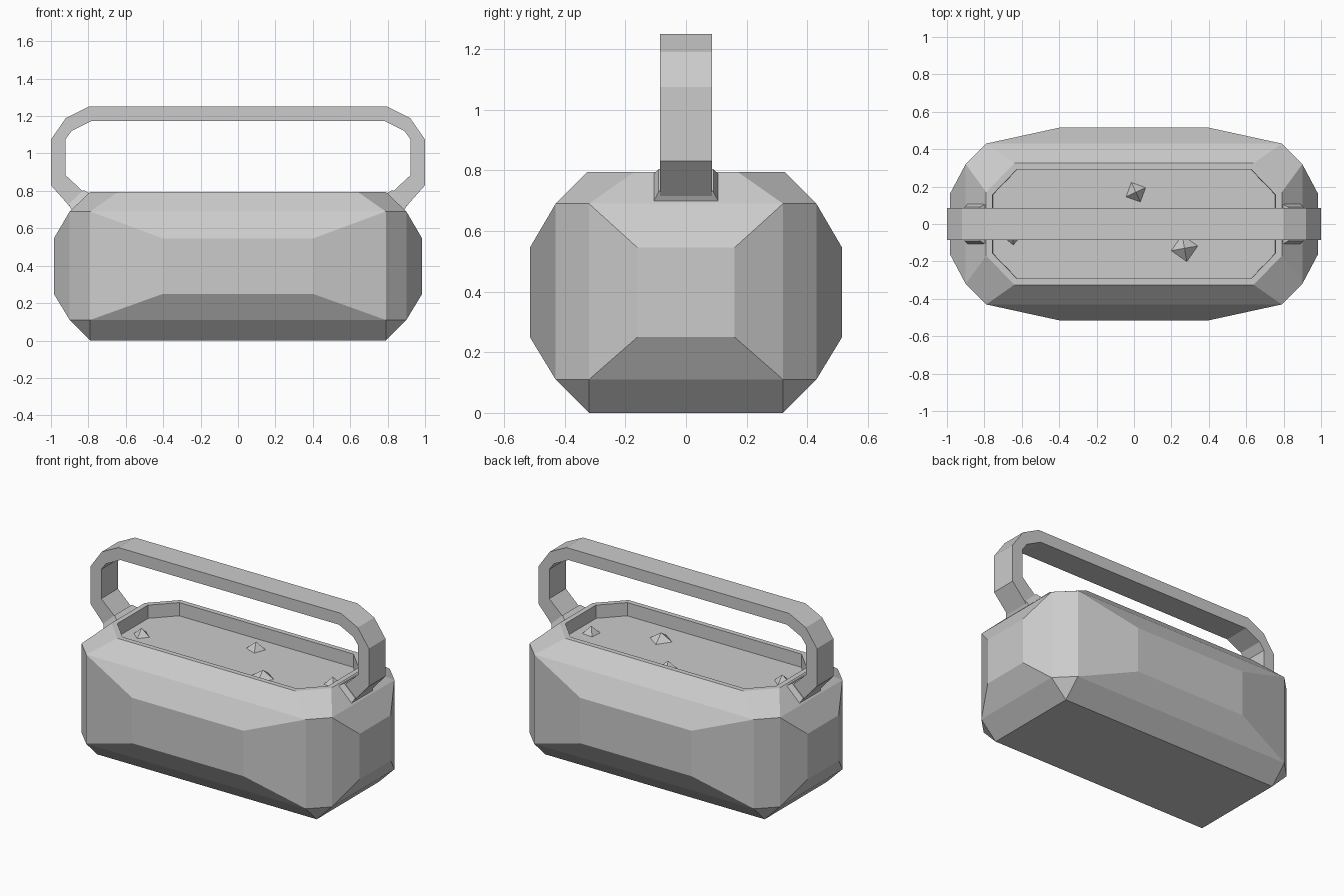
import bpy, bmesh, math
from mathutils import Vector, Matrix

old = bpy.data.objects.get("Cube")
if old:
    bpy.data.objects.remove(old, do_unlink=True)

grey = bpy.data.materials.new("plain_grey")
grey.use_nodes = True
COLOUR = (0.6, 0.6, 0.6, 1)
grey.diffuse_color = COLOUR
grey.node_tree.nodes["Principled BSDF"].inputs["Base Color"].default_value = COLOUR


def finish(name, bm):
    bmesh.ops.recalc_face_normals(bm, faces=bm.faces[:])
    mesh = bpy.data.meshes.new(name)
    bm.to_mesh(mesh)
    bm.free()
    mesh.materials.append(grey)
    obj = bpy.data.objects.new(name, mesh)
    bpy.context.collection.objects.link(obj)
    return obj


# Faceted body: hull of one corner's points mirrored to all four
corner = [(.79, .32, 0),
          (.79, .43, .11), (.90, .32, .11),
          (.40, .515, .25), (.985, .16, .25),
          (.40, .515, .545), (.985, .16, .545),
          (.79, .43, .69), (.90, .32, .69),
          (.64, .325, .795), (.79, .17, .795)]
bm = bmesh.new()
for x, y, z in corner:
    for sx in (1, -1):
        for sy in (1, -1):
            bm.verts.new((x * sx, y * sy, z))
bmesh.ops.convex_hull(bm, input=bm.verts[:])
bmesh.ops.dissolve_limit(bm, angle_limit=math.radians(1),
                         verts=bm.verts[:], edges=bm.edges[:])
# Sunken tray in the top, inside a narrow rim
top = max(bm.faces, key=lambda f: f.calc_center_median().z)
bmesh.ops.inset_region(bm, faces=[top], thickness=.033, use_even_offset=True)
bmesh.ops.inset_region(bm, faces=[top], thickness=.002, depth=-.085)
finish("body", bm)

# Carrying handle: faceted strip along an arch, extruded sideways
outer = [(.885, .70), (1, .83), (1, 1.075), (.92, 1.19), (.80, 1.25)]
inner = [(.805, .775), (.923, .885), (.923, 1.075), (.89, 1.12), (.785, 1.173)]


def arch(half):
    return half + [(-x, z) for x, z in reversed(half)]


bm = bmesh.new()
rows = [[bm.verts.new((x, -.085, z)) for x, z in arch(h)] for h in (outer, inner)]
for a, b, c, d in zip(rows[0], rows[0][1:], rows[1][1:], rows[1]):
    bm.faces.new((a, b, c, d))
side = bmesh.ops.extrude_face_region(bm, geom=bm.faces[:])
bmesh.ops.translate(bm, vec=(0, .17, 0),
                    verts=[g for g in side["geom"] if isinstance(g, bmesh.types.BMVert)])
finish("handle", bm)

# Tapered mounts where the handle meets the sloping ends
for name, s in (("left_mount", 1), ("right_mount", -1)):
    bm = bmesh.new()
    bmesh.ops.create_cube(bm, size=2)
    for v in bm.verts:
        u, w, h = (.055, .09, .03) if v.co.z > 0 else (.07, .115, -.02)
        v.co = Vector((v.co.x * u, v.co.y * w, h))
    bm.transform(Matrix.Translation((.845 * s, 0, .745))
                 @ Matrix.Rotation(math.radians(43 * s), 4, "Y"))
    finish(name, bm)

# Small uneven spikes standing on the tray floor
for i, (x, y, r, turn) in enumerate([(.01, .17, .06, 25), (.27, -.13, .075, 10),
                                     (-.65, -.06, .055, 5), (.66, .03, .055, 40)]):
    bm = bmesh.new()
    bmesh.ops.create_cone(bm, cap_ends=True, segments=4, radius1=r, radius2=0, depth=.05)
    bmesh.ops.remove_doubles(bm, verts=bm.verts[:], dist=.001)
    bm.transform(Matrix.Translation((x, y, .733))
                 @ Matrix.Rotation(math.radians(turn), 4, "Z"))
    finish(f"spike_{i + 1}", bm)
